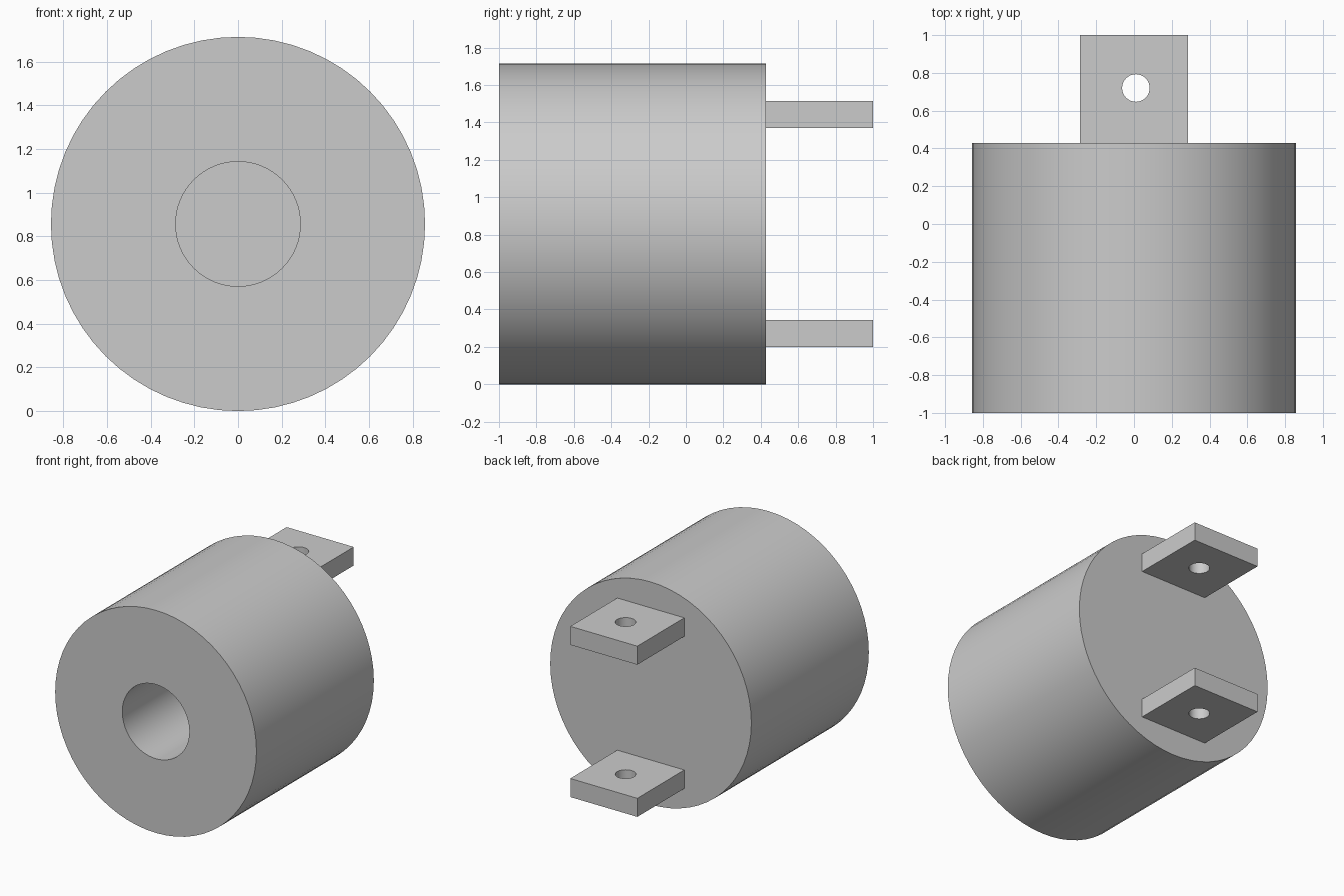
import bpy
import bmesh
from math import cos, sin, tau

if "Cube" in bpy.data.objects:
    bpy.data.objects.remove(bpy.data.objects["Cube"], do_unlink=True)

UNIT = 2 / 7          # the longest side is seven units
RADIUS = 3 * UNIT
FRONT, BACK = -1, -1 + 5 * UNIT

grey = bpy.data.materials.new("plain grey")
grey.use_nodes = True
colour = (0.6, 0.6, 0.6, 1)
grey.diffuse_color = colour
grey.node_tree.nodes["Principled BSDF"].inputs["Base Color"].default_value = colour


def finish(bm, name):
    bmesh.ops.recalc_face_normals(bm, faces=bm.faces)
    mesh = bpy.data.meshes.new(name)
    bm.to_mesh(mesh)
    bm.free()
    mesh.materials.append(grey)
    obj = bpy.data.objects.new(name, mesh)
    bpy.context.collection.objects.link(obj)
    bpy.ops.object.select_all(action="DESELECT")
    obj.select_set(True)
    bpy.context.view_layer.objects.active = obj
    bpy.ops.object.shade_smooth_by_angle(angle=0.5)
    return obj


def ring(bm, radius, y, sides=64):
    return [bm.verts.new((radius * cos(tau * i / sides), y,
                          RADIUS + radius * sin(tau * i / sides)))
            for i in range(sides)]


def body():
    # Drum with a blind bore: rings from bore floor to back face
    bm = bmesh.new()
    profile = [(UNIT, FRONT + 4 * UNIT), (UNIT, FRONT), (RADIUS, FRONT), (RADIUS, BACK)]
    rings = [ring(bm, r, y) for r, y in profile]
    for a, b in zip(rings, rings[1:]):
        for i in range(len(a)):
            bm.faces.new((a[i - 1], a[i], b[i], b[i - 1]))
    bm.faces.new(rings[0])
    bm.faces.new(rings[-1])
    finish(bm, "drum_body")


def tab(name, bottom):
    # Square plate with a round pin hole
    bm = bmesh.new()
    square = [(-UNIT, BACK), (UNIT, BACK), (UNIT, 1), (-UNIT, 1)]
    hole = [(0.01 + 0.073 * cos(tau * i / 32), 0.72 + 0.073 * sin(tau * i / 32))
            for i in range(32)]
    edges = []
    for loop in (square, hole):
        verts = [bm.verts.new((x, y, bottom)) for x, y in loop]
        edges += [bm.edges.new((verts[i - 1], verts[i])) for i in range(len(verts))]
    bmesh.ops.triangle_fill(bm, edges=edges, use_beauty=True)
    made = bmesh.ops.extrude_face_region(bm, geom=bm.faces[:], use_keep_orig=True)
    top = [v for v in made["geom"] if isinstance(v, bmesh.types.BMVert)]
    bmesh.ops.translate(bm, verts=top, vec=(0, 0, UNIT / 2))
    finish(bm, name)


body()
tab("lower_tab", 0.7 * UNIT)
tab("upper_tab", 4.8 * UNIT)
